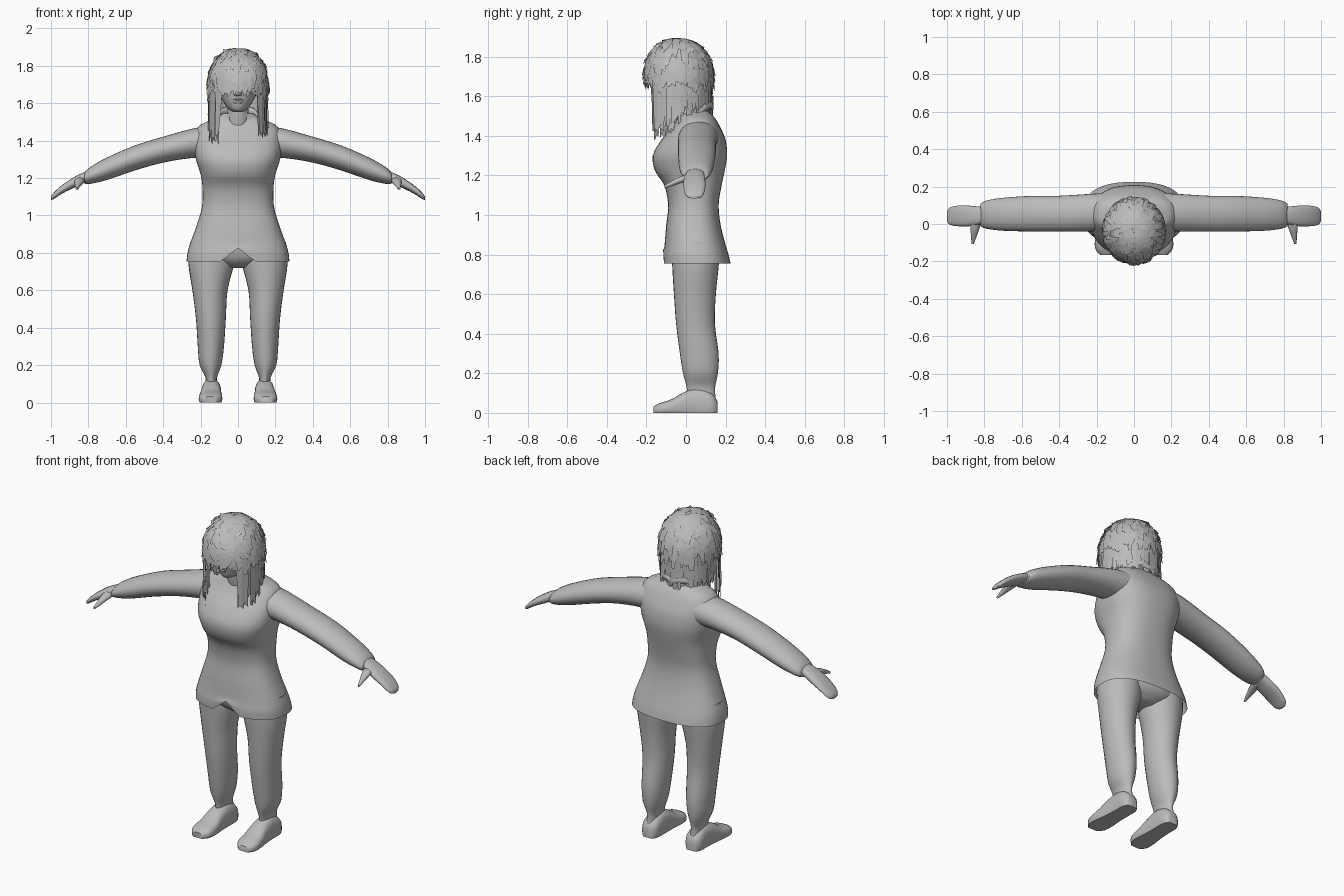
import bpy, bmesh, math, random
from mathutils import Vector

if "Cube" in bpy.data.objects:
    bpy.data.objects.remove(bpy.data.objects["Cube"])

random.seed(4)
grey = bpy.data.materials.new("plain grey")
grey.diffuse_color = (0.5, 0.5, 0.5, 1)
grey.use_nodes = True
grey.node_tree.nodes["Principled BSDF"].inputs["Base Color"].default_value = grey.diffuse_color


def finish(name, bm, mirror=False, smooth=True):
    me = bpy.data.meshes.new(name)
    bm.to_mesh(me)
    bm.free()
    me.materials.append(grey)
    ob = bpy.data.objects.new(name, me)
    bpy.context.collection.objects.link(ob)
    for p in me.polygons:
        p.use_smooth = smooth
    if mirror:
        ob.modifiers.new("Mirror", 'MIRROR').use_mirror_merge = False
    if smooth:
        bpy.ops.object.select_all(action='DESELECT')
        ob.select_set(True)
        bpy.context.view_layer.objects.active = ob
        bpy.ops.object.shade_smooth_by_angle(angle=math.radians(50))
    return ob


def refine(rows, k=3):
    """Catmull-Rom interpolation between cross-sections."""
    out = []
    for i in range(len(rows) - 1):
        p = [rows[max(i - 1, 0)], rows[i], rows[i + 1], rows[min(i + 2, len(rows) - 1)]]
        for j in range(k):
            t = j / k
            out.append([0.5 * (2 * b + (c - a) * t + (2 * a - 5 * b + 4 * c - d) * t * t
                               + (3 * b - a - 3 * c + d) * t ** 3) for a, b, c, d in zip(*p)])
    return out + [list(rows[-1])]


def loft(name, rows, axis, n=28, power=2.0, mirror=False, caps=(True, True), tweak=None):
    """rows: position along axis, then centre 1, centre 2, half size 1, half size 2."""
    bm = bmesh.new()
    rings = []
    for s, c1, c2, r1, r2 in refine(rows):
        ring = []
        for i in range(n):
            a = 2 * math.pi * i / n
            ca, sa = math.cos(a), math.sin(a)
            u = c1 + r1 * math.copysign(abs(ca) ** (2 / power), ca)
            v = c2 + r2 * math.copysign(abs(sa) ** (2 / power), sa)
            co = Vector({'x': (s, u, v), 'y': (u, s, v), 'z': (u, v, s)}[axis])
            if tweak:
                tweak(co)
            ring.append(bm.verts.new(co))
        rings.append(ring)
    for a, b in zip(rings, rings[1:]):
        for i in range(n):
            bm.faces.new((a[i], a[(i + 1) % n], b[(i + 1) % n], b[i]))
    for ring, cap in zip((rings[0], rings[-1]), caps):
        if cap:
            bm.faces.new(ring)
    bmesh.ops.recalc_face_normals(bm, faces=bm.faces)
    return finish(name, bm, mirror)


def upright(rows, cx=0.0):
    """z, half width, front y, back y -> loft rows."""
    return [(z, cx, (f + b) / 2, w, (b - f) / 2) for z, w, f, b in rows]


# Tunic with flared hem and front notch
def notch(co):
    if co.y < 0 and co.z < 0.83:
        k = max(0, 1 - abs(co.x) / 0.09) * (0.83 - co.z) / 0.075
        co.z += 0.07 * k


loft("tunic", upright([
    (.755, .275, -.115, .225), (.8, .27, -.115, .215), (.85, .256, -.108, .2),
    (.95, .22, -.1, .175), (1.05, .192, -.09, .165), (1.15, .19, -.11, .18),
    (1.22, .2, -.155, .195), (1.3, .225, -.168, .208), (1.38, .235, -.125, .2),
    (1.44, .23, -.075, .175), (1.485, .2, -.045, .15), (1.515, .13, -.035, .125),
    (1.545, .08, -.045, .1)]), 'z', 48, 2.5, caps=(False, True), tweak=notch)

# Sleeves
loft("sleeve", [(.15, .065, 1.395, .1, .085), (.25, .06, 1.385, .1, .078),
                (.4, .055, 1.352, .096, .069), (.55, .055, 1.308, .095, .067),
                (.7, .052, 1.25, .088, .06), (.79, .05, 1.214, .075, .045),
                (.82, .048, 1.2, .06, .03)], 'x', mirror=True)

# Hands and thumbs
loft("hand", [(.77, .05, 1.22, .04, .03), (.83, .045, 1.2, .048, .028),
              (.88, .043, 1.175, .055, .028), (.94, .043, 1.14, .055, .023),
              (.985, .042, 1.105, .046, .017), (1.0, .042, 1.092, .025, .009)],
     'x', 20, 2.4, mirror=True)
loft("thumb", [(.03, .845, 1.19, .03, .02), (-.02, .85, 1.18, .025, .018),
               (-.07, .857, 1.16, .014, .014), (-.108, .863, 1.143, .006, .007)],
     'y', 14, mirror=True)

# Pelvis, legs and feet
loft("pelvis", upright([(.72, .05, -.01, .12), (.76, .17, -.06, .17), (.82, .23, -.08, .18),
                        (.9, .215, -.08, .16)]), 'z', 32, 2.3)
loft("leg", [(.86, .14, .05, .115, .12), (.75, .143, .048, .123, .118),
             (.6, .15, .045, .094, .106), (.45, .145, .048, .08, .098),
             (.3, .145, .067, .07, .098), (.2, .147, .073, .058, .088),
             (.13, .143, .075, .03, .072), (.07, .143, .08, .035, .07)], 'z', mirror=True)


def flatten(co):
    co.z = max(co.z, 0)


loft("foot", [(y, cx, h * .35, w, h * .65) for y, cx, w, h in (
    (.158, .142, .03, .06), (.13, .142, .05, .1), (.06, .142, .052, .125),
    (-.01, .144, .055, .105), (-.07, .146, .062, .07), (-.13, .148, .06, .05),
    (-.165, .15, .032, .032))], 'y', 24, 2.6, mirror=True, tweak=flatten)

# Neck, collar folds, head
loft("neck", upright([(1.45, .075, -.04, .09), (1.53, .058, -.055, .06),
                      (1.64, .056, -.06, .06)]), 'z', 24)
loft("collar_fold", [(0, .105, 1.54, .035, .03), (.05, .1, 1.555, .035, .025),
                     (.09, .065, 1.545, .04, .025), (.12, .02, 1.51, .05, .015)],
     'x', 16, mirror=True)
loft("head", upright([(1.553, .02, -.11, -.04), (1.57, .052, -.132, .02),
                      (1.62, .085, -.145, .07), (1.68, .112, -.15, .1),
                      (1.75, .135, -.16, .115), (1.82, .12, -.145, .1),
                      (1.865, .075, -.1, .06), (1.885, .02, -.05, 0)]), 'z', 32)
loft("nose", [(1.64, 0, -.145, .018, .015), (1.66, 0, -.15, .02, .022),
              (1.72, 0, -.15, .008, .008)], 'z', 12)
loft("lip", [(1.598, 0, -.138, .012, .006), (1.607, 0, -.138, .026, .012),
             (1.613, 0, -.138, .03, .008), (1.62, 0, -.14, .026, .012),
             (1.627, 0, -.14, .01, .006)], 'z', 14)

# Hair: overlapping flat locks laid over a dome, az measured from the front
ARC = 0.28


def hair_point(az, t, lift):
    th = min(t, 1) * math.pi / 2
    r = math.sin(th)
    z = 1.70 + (0.192 + lift) * math.cos(th) - max(t - 1, 0) * ARC
    return Vector(((0.153 + lift) * r * math.sin(az),
                   -0.038 - (0.168 + lift) * r * math.cos(az), z))


def hair_end(az):
    """Lowest z of the hair: fringe, side locks, back."""
    d = math.degrees(az)
    if -36 < d < 42:
        return 1.66
    if -85 < d <= -36:
        return 1.40
    if 42 <= d < 90:
        return 1.44
    return 1.51


def lock(bm, az, t0, t1, w, lift):
    side = Vector((math.cos(az), math.sin(az), 0))
    skew = random.uniform(-.12, .12)
    rows = []
    n = 4
    for k in range(n + 1):
        f = k / n
        p = hair_point(az + skew * f, t0 + (t1 - t0) * f, lift * (0.2 + f))
        ww = w * (1 - 0.55 * f * f) * (0.8 if k == 0 else 1)
        tip = Vector((0, 0, random.uniform(-.012, .012))) if k == n else Vector()
        rows.append((bm.verts.new(p - side * ww + tip), bm.verts.new(p + side * ww - tip)))
    for a, b in zip(rows, rows[1:]):
        bm.faces.new((a[0], b[0], b[1], a[1]))


bm = bmesh.new()
for i in range(420):
    az = random.uniform(-math.pi, math.pi)
    t0 = math.acos(1 - random.random() * 0.85) / (math.pi / 2) - 0.05
    end = 1 + (1.70 - hair_end(az)) / ARC
    lock(bm, az, max(t0, .02), min(t0 + random.uniform(.25, .5), end),
         random.uniform(.014, .026), random.uniform(.003, .016))
for layer in range(3):
    for i in range(56):
        az = -math.pi + 2 * math.pi * (i + random.random()) / 56
        end = 1 + (1.70 - hair_end(az) + random.uniform(-.05, .02)) / ARC
        lock(bm, az, random.uniform(.55, .85), end,
             random.uniform(.012, .02), random.uniform(-.008, .01))
finish("hair", bm, smooth=False)

# Closed under-layer that keeps the scalp covered
bm = bmesh.new()
grid = [[bm.verts.new(hair_point(2 * math.pi * i / 32, .02 + j * .07, -.006)) for i in range(32)]
        for j in range(15)]
for a, b in zip(grid, grid[1:]):
    for i in range(32):
        bm.faces.new((a[i], b[i], b[(i + 1) % 32], a[(i + 1) % 32]))
bm.faces.new(grid[0])
bmesh.ops.recalc_face_normals(bm, faces=bm.faces)
finish("hair_under_layer", bm)
